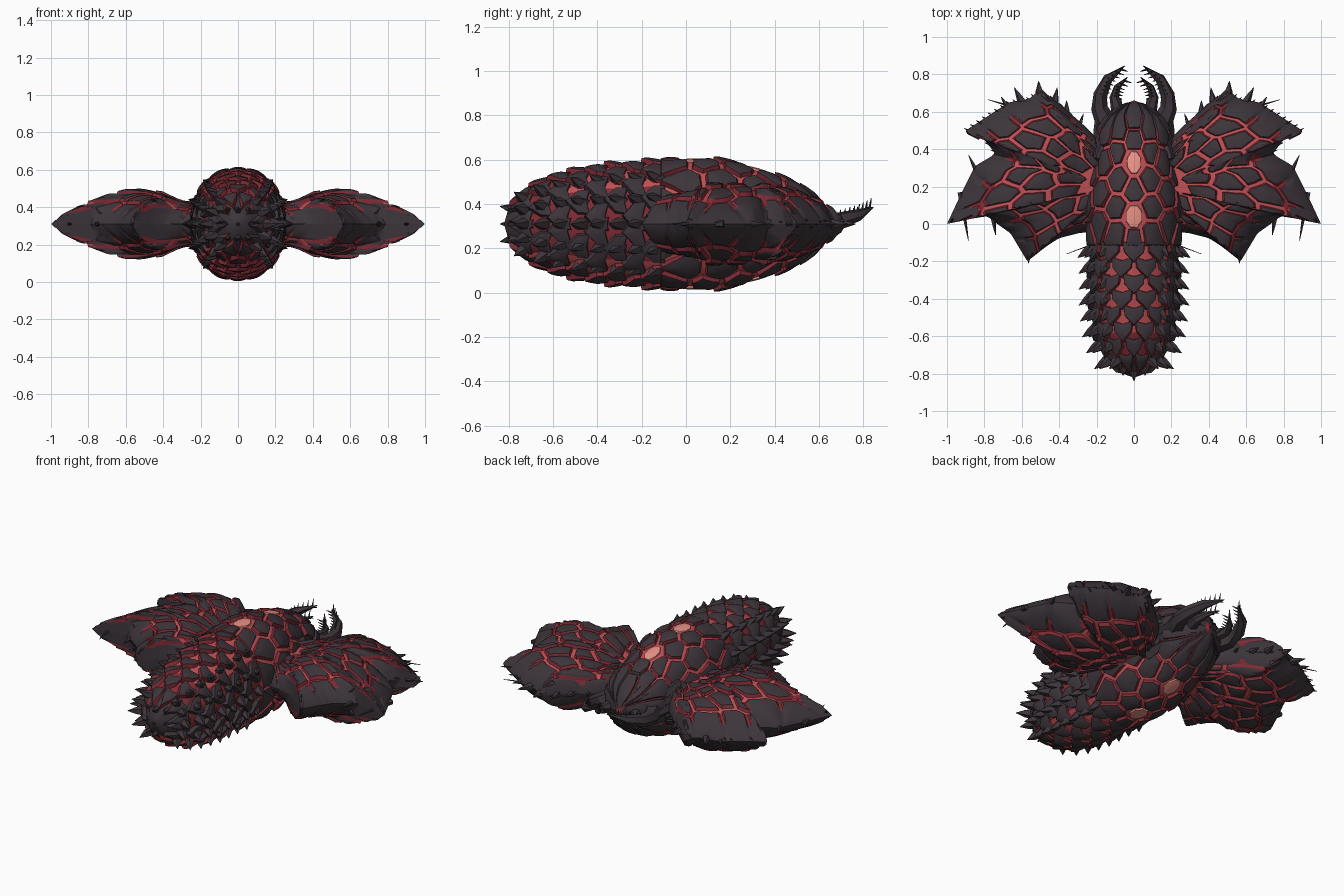
import bpy, bmesh, math, random
from mathutils import Vector as V

if "Cube" in bpy.data.objects:
    bpy.data.objects.remove(bpy.data.objects["Cube"])

random.seed(4)
ZC = 0.31  # mid height, the creature is the same above and below it

def mat(name, c):
    m = bpy.data.materials.new(name)
    m.diffuse_color = (*c, 1)
    m.use_nodes = True
    m.node_tree.nodes["Principled BSDF"].inputs["Base Color"].default_value = m.diffuse_color
    return m

MATS = [mat("charcoal", (0.046, 0.035, 0.042)), mat("dark red", (0.21, 0.024, 0.035)),
        mat("glowing red", (0.52, 0.08, 0.09)), mat("pale coral", (0.82, 0.29, 0.24))]
DARK, DEEP, RED, CORAL = range(4)

def finish(bm, name, mirror=False):
    bmesh.ops.recalc_face_normals(bm, faces=bm.faces)
    me = bpy.data.meshes.new(name)
    bm.to_mesh(me)
    bm.free()
    ob = bpy.data.objects.new(name, me)
    bpy.context.collection.objects.link(ob)
    for m in MATS:
        me.materials.append(m)
    bpy.ops.object.select_all(action='DESELECT')
    ob.select_set(True)
    bpy.context.view_layer.objects.active = ob
    bpy.ops.object.shade_smooth_by_angle(angle=math.radians(32))
    if mirror:
        ob.modifiers.new("mirror", 'MIRROR')

def table(t, x):
    if x <= t[0][0]:
        return t[0][1:]
    for a, b in zip(t, t[1:]):
        if x <= b[0]:
            f = (x - a[0]) / (b[0] - a[0])
            return tuple(p + (q - p) * f for p, q in zip(a[1:], b[1:]))
    return t[-1][1:]

def face(bm, vs, m):
    f = bm.faces.new(vs)
    f.material_index = m

def clip(poly, p, n):
    out = []
    for a, b in zip(poly, poly[1:] + poly[:1]):
        da, db = (a - p).dot(n), (b - p).dot(n)
        if da <= 0:
            out.append(a)
        if da * db < 0:
            out.append(a + (b - a) * (da / (da - db)))
    return out

def cells(seeds, lo, hi, gap):
    """Split a rectangle into cells around the seeds, with a crack between them."""
    for s in seeds:
        poly = [V((lo[0], lo[1])), V((hi[0], lo[1])), V((hi[0], hi[1])), V((lo[0], hi[1]))]
        for o in seeds:
            if o is not s and poly:
                n = (o - s).normalized()
                poly = clip(poly, (o + s) / 2 - n * gap(s), n)
        if len(poly) > 2:
            yield s, poly

def plate(bm, poly, surf, h, slope, top=DARK, rim=lambda p: DARK, step=0.018, inset=0.9):
    """Armour scale: a domed, tilted patch lying on a surface."""
    c = sum(poly, V((0, 0))) / len(poly)
    pts = []
    for a, b in zip(poly, poly[1:] + poly[:1]):
        n = max(1, round((b - a).length / step))
        pts += [a.lerp(b, i / n) for i in range(n)]
    rings = []
    for k, hk in ((1, -0.5), (inset, 1.0), (0.5, 1.25)):
        ring = []
        for p in pts:
            q = c.lerp(p, k)
            if k == inset:  # ragged rims
                q = c.lerp(p, k + random.uniform(-0.03, 0.03))
            off = h * hk * max(0.3, 1 + slope * (q.y - c.y)) if hk > 0 else -0.006
            ring.append(bm.verts.new(surf(q, off)))
        rings.append(ring)
    mid = bm.verts.new(surf(c, h * 1.3))
    n = len(pts)
    for i in range(n):
        j = (i + 1) % n
        face(bm, (rings[0][i], rings[0][j], rings[1][j], rings[1][i]), rim(pts[i]))
        face(bm, (rings[1][i], rings[1][j], rings[2][j], rings[2][i]), top)
        face(bm, (rings[2][i], rings[2][j], mid), top)

def sheet(bm, surf, lo, hi, nx, ny, off, rule):
    P = lambda i, j: V((lo[0] + (hi[0] - lo[0]) * i / nx, lo[1] + (hi[1] - lo[1]) * j / ny))
    g = [[bm.verts.new(surf(P(i, j), off)) for j in range(ny + 1)] for i in range(nx + 1)]
    for i in range(nx):
        for j in range(ny):
            face(bm, (g[i][j], g[i + 1][j], g[i + 1][j + 1], g[i][j + 1]), rule(P(i, j)))

def tube(bm, pts, radii, sides=6, m=DARK):
    pts = [V(p) for p in pts]
    rings = []
    for i, p in enumerate(pts):
        d = (pts[min(i + 1, len(pts) - 1)] - pts[max(i - 1, 0)]).normalized()
        a = d.cross(V((0.13, 0.21, 1))).normalized()
        b = d.cross(a)
        rings.append([bm.verts.new(p + (a * math.cos(t) + b * math.sin(t)) * radii[i])
                      for t in (math.tau * k / sides for k in range(sides))])
    for r, s in zip(rings, rings[1:]):
        for k in range(sides):
            face(bm, (r[k], r[(k + 1) % sides], s[(k + 1) % sides], s[k]), m)
    face(bm, rings[0][::-1], m)
    face(bm, rings[-1], m)

def thorn(bm, a, b, r, sides=5):
    a, b = V(a), V(b)
    tube(bm, (a, a.lerp(b, 0.55), b), (r, r * 0.6, 0.0015), sides)

# ---------- body: (y, half width, half height)
BODY = [(-0.82, 0.005, 0.005), (-0.80, 0.06, 0.075), (-0.72, 0.14, 0.15), (-0.6, 0.20, 0.21), (-0.4, 0.225, 0.252),
        (-0.2, 0.225, 0.268), (0, 0.24, 0.285), (0.12, 0.25, 0.285), (0.25, 0.22, 0.262),
        (0.35, 0.20, 0.235), (0.5, 0.18, 0.175), (0.58, 0.14, 0.12), (0.64, 0.05, 0.06), (0.66, 0.004, 0.004)]
HALF = 0.27 * math.pi / 2

def body_surf(sg):
    def f(p, off):
        w, h = table(BODY, p.y)
        a = p.x / 0.27
        return V(((w + off) * math.sin(a), p.y, ZC + sg * (h + off) * math.cos(a)))
    return f

bm = bmesh.new()
for sg in (1, -1):
    sheet(bm, body_surf(sg), (-HALF, -0.82), (HALF, 0.66), 28, 74, 0,
          lambda p: RED if -0.12 < p.y < 0.5 or (abs(p.x) < 0.24 and -0.6 < p.y < 0) else DEEP if p.y > -0.72 else DARK)
finish(bm, "body_core")

# thorax and head armour, with two pale gems on the midline
seeds = [V((0, y)) for y in (-0.07, 0.04, 0.185, 0.33, 0.45, 0.56)]
for x, y0, st, n in ((0.11, -0.03, 0.135, 5), (0.225, 0.02, 0.15, 4), (0.35, -0.05, 0.15, 5)):
    for i in range(n):
        dx, dy = random.uniform(-0.02, 0.02), random.uniform(-0.025, 0.025)
        seeds += [V((s * (x + dx), y0 + i * st + dy)) for s in (1, -1)]
bm = bmesh.new()
gems = bmesh.new()
for sg in (1, -1):
    for s, poly in cells(seeds, (-HALF, -0.12), (HALF, 0.655), lambda s: 0.008 if s.y < 0.42 else 0.004):
        if any((s - V((0, y))).length < 0.001 for y in (0.04, 0.33)):
            hexa = [s + V((0.055 * math.cos(t), 0.068 * math.sin(t))) for t in (math.tau * (k + 0.5) / 8 for k in range(8))]
            plate(gems, hexa, body_surf(sg), 0.008, 0, CORAL, lambda p: CORAL)
        else:
            for gy in (0.04, 0.33):  # keep the plates clear of the gems
                d = s - V((0, gy))
                if d.length < 0.2:
                    n = -d.normalized()
                    poly = clip(poly, V((0, gy)) - n * 0.066, n)
            plate(bm, poly, body_surf(sg), 0.018, -3, DARK, lambda p: DEEP if p.y < 0.5 else DARK, inset=0.88)
finish(bm, "thorax_armour")
finish(gems, "gems")

# abdomen: rows of broad pointed scales, side spikes and tail spikes
bm = bmesh.new()
for i in range(8):
    y = -0.12 - 0.085 * i
    for sg in (1, -1):
        for j in range(-3, 4):
            x = (j + 0.5 * (i % 2)) * 0.155
            if abs(x) > HALF:
                continue
            d = 0.073
            poly = [V((x + a, y + b)) for a, b in ((-d, 0.03), (0, 0.012), (d, 0.03), (d * 0.9, -0.03), (0, -0.088), (-d * 0.9, -0.03))]
            plate(bm, poly, body_surf(sg), 0.016, -13, DARK, lambda p: DEEP if abs(p.x) < 0.25 else DARK, 0.03, 0.88)
    w, h = table(BODY, y)
    for sx in (1, -1):
        for a in (-50, -25, 0, 25, 50):
            c, s = math.cos(math.radians(a)), math.sin(math.radians(a))
            k = 0.06 if a else 0.07
            thorn(bm, (sx * (w - 0.02) * c, y, ZC + (h - 0.02) * s),
                  (sx * (w + k) * c, y - 0.06, ZC + (h + k * 0.6) * s), 0.036)
for sx in (-1, 0, 1):
    for sz in (-1, 0, 1):
        thorn(bm, (sx * 0.05, -0.74, ZC + sz * 0.06), (sx * 0.06, -0.84 + 0.03 * abs(sx), ZC + sz * 0.08), 0.034)
finish(bm, "abdomen_armour")

# ---------- wings: outline seen from above, fanned out from the root
ROOT = V((0.12, 0.2))
OUT = [V(p) for p in ((0.21, 0.47), (0.27, 0.53), (0.35, 0.60), (0.40, 0.645), (0.5, 0.72), (0.56, 0.67), (0.67, 0.65),
       (0.915, 0.49), (0.80, 0.45), (0.74, 0.375), (0.85, 0.31), (0.93, 0.15), (1.0, 0.0), (0.79, 0.045),
       (0.73, 0.0), (0.66, -0.05), (0.57, -0.2), (0.485, -0.13), (0.40, -0.075), (0.3, -0.05), (0.22, -0.04))]
cum = [0]
for a, b in zip(OUT, OUT[1:]):
    turn = abs(math.atan2(*(a - ROOT)) - math.atan2(*(b - ROOT)))
    cum.append(cum[-1] + 0.75 * turn / 2.4 + 0.25 * (b - a).length / 2.5)
RIM = [(c / cum[-1], p.x, p.y) for c, p in zip(cum, OUT)]
THICK = [(0.2, 0.10), (0.3, 0.11), (0.4, 0.16), (0.5, 0.19), (0.6, 0.197), (0.7, 0.195), (0.85, 0.175), (1, 0.15)]
UW, SL = 1.6, 0.75

def wing_surf(sg):
    def f(p, off):
        s = min(1, p.y / SL)
        e = V(table(RIM, p.x / UW))
        q = ROOT.lerp(e, s)
        t = table(THICK, q.x)[0] * max(0, 1 - s ** 2.7) ** 0.72
        return V((q.x, q.y, ZC + sg * max(0, t + off * (1 - s ** 6))))
    return f

seeds = []
for s, n in ((0.3, 6), (0.5, 9), (0.7, 12), (0.92, 12)):  # long feather-like scales
    for i in range(n):
        seeds.append(V(((i + 0.5 + random.uniform(-0.25, 0.25)) / n * UW,
                        (s + random.uniform(-0.07, 0.05)) * SL)))
bm = bmesh.new()
core = bmesh.new()
for sg in (1, -1):
    for s, poly in cells(seeds, (0, 0.21 * SL), (UW, SL), lambda s: 0.016 - 0.016 * s.y):
        plate(bm, poly, wing_surf(sg), 0.014, 4, DARK, lambda p: DEEP if p.y < 0.66 else DARK, inset=0.86)
    sheet(core, wing_surf(sg), (0, 0), (UW, SL), 90, 20, -0.002,
          lambda p: RED if p.y < 0.78 * SL else DEEP if p.y < 0.9 * SL else DARK)
finish(core, "wing_core", True)
finish(bm, "wing_armour", True)

# thorns around the wing edge
bm = bmesh.new()
for a, b, r in (((0.84, 0.28), (0.885, 0.37), 0.014), ((0.93, 0.17), (0.885, -0.09), 0.016),
                ((0.58, 0.62), (0.64, 0.73), 0.03), ((0.43, 0.61), (0.41, 0.73), 0.028),
                ((0.5, 0.64), (0.51, 0.765), 0.035), ((0.36, 0.56), (0.36, 0.66), 0.025),
                ((0.30, 0.50), (0.27, 0.59), 0.016), ((0.2, -0.10), (0.36, -0.16), 0.004),
                ((0.66, 0.63), (0.78, 0.665), 0.006), ((0.55, -0.08), (0.565, -0.21), 0.025),
                ((0.66, 0.6), (0.71, 0.68), 0.02), ((0.76, 0.08), (0.74, -0.06), 0.02)):
    thorn(bm, (*a, ZC), (*b, ZC), r)
for i in range(20):
    e = V(table(RIM, 0.08 + 0.34 * i / 20))
    z = ZC + random.uniform(-0.02, 0.02)
    thorn(bm, (*ROOT.lerp(e, 0.94), z), (*ROOT.lerp(e, 1.02), z), 0.01, 4)
finish(bm, "wing_thorns", True)

# ---------- head: cheek blades and two pairs of toothed pincers
bm = bmesh.new()
for z in (-0.1, -0.05, 0, 0.05, 0.1):
    thorn(bm, (0.185, 0.34, ZC + z), (0.19 - abs(z) * 0.6, 0.665 - abs(z), ZC + z * 0.5), 0.045)
    thorn(bm, (0.08, 0.5, ZC + z), (0.07, 0.67 - abs(z), ZC + z * 0.6), 0.04)
finish(bm, "cheek_blades", True)

bm = bmesh.new()
outer = [(0.14, 0.52, ZC), (0.185, 0.62, ZC), (0.18, 0.69, 0.325), (0.14, 0.775, 0.35), (0.05, 0.845, 0.385)]
inner = [(0.08, 0.58, ZC), (0.105, 0.68, ZC), (0.09, 0.73, 0.325), (0.035, 0.785, 0.345)]
tube(bm, outer, (0.06, 0.045, 0.038, 0.028, 0.002))
tube(bm, inner, (0.04, 0.026, 0.019, 0.002))
for path, n in ((outer[2:], 8), (inner[1:], 6)):
    for i in range(n):
        f = i / n * (len(path) - 1)
        p = V(path[int(f)]).lerp(V(path[int(f) + 1]), f % 1)
        thorn(bm, p, p + V((-0.04, -0.012, 0.012)), 0.007, 4)
        thorn(bm, p, p + V((-0.005, 0.008, 0.05)), 0.007, 4)
finish(bm, "pincers", True)
